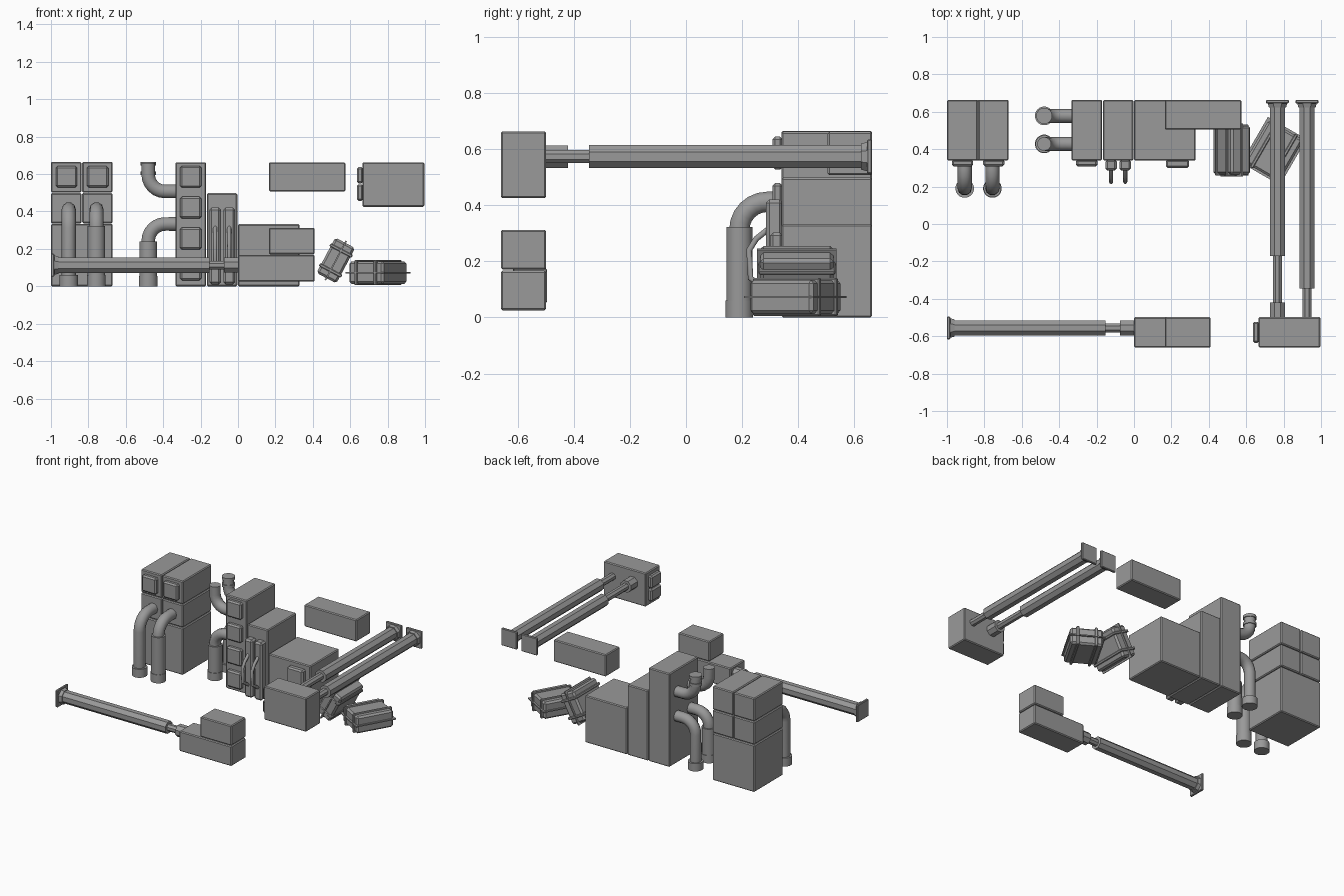
import bpy, bmesh, math
from mathutils import Matrix, Vector

cube = bpy.data.objects.get("Cube")
if cube:
    bpy.data.objects.remove(cube, do_unlink=True)

grey = bpy.data.materials.new("machine_grey")
grey.use_nodes = True
COLOUR = (0.32, 0.32, 0.32, 1)
grey.diffuse_color = COLOUR
grey.node_tree.nodes["Principled BSDF"].inputs["Base Color"].default_value = COLOUR


def add(name, mesh, smooth=False):
    obj = bpy.data.objects.new(name, mesh)
    bpy.context.collection.objects.link(obj)
    mesh.materials.clear()
    mesh.materials.append(grey)
    if smooth:
        bpy.ops.object.select_all(action='DESELECT')
        obj.select_set(True)
        bpy.context.view_layer.objects.active = obj
        bpy.ops.object.shade_smooth_by_angle(angle=math.radians(40))
    return obj


def box(name, x, y, z, bevel=0.006, place=None):
    """Bevelled box from three (low, high) ranges."""
    bm = bmesh.new()
    bmesh.ops.create_cube(bm, size=1)
    for v in bm.verts:
        v.co = [(a + b) / 2 + c * (b - a) for (a, b), c in zip((x, y, z), v.co)]
    if bevel:
        bmesh.ops.bevel(bm, geom=bm.edges[:], offset=bevel, segments=1, affect='EDGES')
    if place:
        bm.transform(place)
    mesh = bpy.data.meshes.new(name)
    bm.to_mesh(mesh)
    bm.free()
    return add(name, mesh)


def rod(name, start, end, r1, r2=None, sides=8):
    """Prism or cone between two points, with flats facing the axes."""
    a, b = Vector(start), Vector(end)
    spin = Matrix.Rotation(math.pi / sides, 4, 'Z')
    m = Matrix.Translation((a + b) / 2) @ (b - a).to_track_quat('Z', 'Y').to_matrix().to_4x4() @ spin
    bm = bmesh.new()
    bmesh.ops.create_cone(bm, cap_ends=True, segments=sides, radius1=r1,
                          radius2=r1 if r2 is None else r2, depth=(b - a).length, matrix=m)
    mesh = bpy.data.meshes.new(name)
    bm.to_mesh(mesh)
    bm.free()
    return add(name, mesh, smooth=sides > 8)


def tube(name, points, radius):
    """Round tube swept along a path."""
    curve = bpy.data.curves.new(name + "_path", 'CURVE')
    curve.dimensions = '3D'
    curve.bevel_depth, curve.bevel_resolution, curve.use_fill_caps = radius, 3, True
    s = curve.splines.new('POLY')
    s.points.add(len(points) - 1)
    for p, co in zip(s.points, points):
        p.co = (*co, 1)
    path = bpy.data.objects.new(name + "_path", curve)
    bpy.context.collection.objects.link(path)
    mesh = bpy.data.meshes.new_from_object(path.evaluated_get(bpy.context.evaluated_depsgraph_get()))
    bpy.data.objects.remove(path, do_unlink=True)
    return add(name, mesh, smooth=True)


def elbow(name, wall, out, reach, bend, end_z, radius=0.038):
    """Pipe leaving a wall along out, turning up or down to end_z."""
    wall, out = Vector(wall), Vector(out)
    turn = Vector((0, 0, math.copysign(1, end_z - wall.z)))
    centre = wall + out * (reach - bend) + turn * bend
    pts = [wall]
    for i in range(7):
        t = math.pi / 2 * i / 6
        pts.append(centre + out * bend * math.sin(t) - turn * bend * math.cos(t))
    foot = wall + out * reach
    foot.z = end_z
    return tube(name, pts + [foot], radius)


def collar(name, x, y, low, high, radius):
    return rod(name, (x, y, low), (x, y, high), radius, sides=20)


BACK = (0.34, 0.663)
PANEL = (0.308, 0.345)

# Storage cabinet with two columns of upper units
box("cabinet_base", (-1, -0.67), BACK, (0, 0.333))
for side, x in (("right", -1), ("left", -0.833)):
    cols = (x, x + 0.163)
    box(f"cabinet_middle_{side}", cols, BACK, (0.337, 0.498))
    box(f"cabinet_top_{side}", cols, BACK, (0.502, 0.665))
    box(f"cabinet_panel_{side}", (x + 0.026, x + 0.14), PANEL, (0.528, 0.643), 0.01)

# Drain pipes on the cabinet front
for side, x in (("right", -0.905), ("left", -0.757)):
    elbow(f"drain_pipe_{side}", (x, 0.345, 0.412), (0, -1, 0), 0.155, 0.10, 0.03)
    collar(f"drain_foot_{side}", x, 0.19, 0, 0.06, 0.05)
collar("drain_sleeve_left", -0.757, 0.19, 0.05, 0.322, 0.047)

# Tower with four front panels
box("tower", (-0.335, -0.17), BACK, (0, 0.662))
for i in range(4):
    z = 0.032 + i * 0.165
    box(f"tower_panel_{i + 1}", (-0.31, -0.195), PANEL, (z, z + 0.117), 0.01)

# Up and down pipes on the tower side
for side, y in (("front", 0.428), ("back", 0.578)):
    elbow(f"tower_up_pipe_{side}", (-0.33, y, 0.507), (-1, 0, 0), 0.15, 0.09, 0.66)
    elbow(f"tower_down_pipe_{side}", (-0.33, y, 0.333), (-1, 0, 0), 0.15, 0.09, 0.03)
    collar(f"tower_pipe_foot_{side}", -0.48, y, 0, 0.055, 0.05)
collar("tower_pipe_sleeve", -0.48, 0.428, 0.05, 0.24, 0.047)
collar("tower_pipe_rim", -0.48, 0.578, 0.645, 0.665, 0.043)
collar("tower_pipe_ring", -0.48, 0.578, 0.595, 0.615, 0.043)

# Middle and low cabinets
box("middle_cabinet", (-0.166, -0.004), BACK, (0, 0.498))
box("low_cabinet", (0, 0.33), BACK, (0, 0.332))
box("low_cabinet_panel", (0.17, 0.295), (0.30, 0.345), (0.175, 0.302), 0.01)

# Hanging clamps on the middle cabinet
for side, x in (("right", -0.122), ("left", -0.047)):
    box(f"clamp_body_{side}", (x - 0.031, x + 0.031), (0.285, 0.345), (0.01, 0.42), 0.012)
    tube(f"clamp_handle_{side}", [(x, 0.30, 0.32), (x, 0.25, 0.28), (x, 0.225, 0.24),
                                  (x, 0.23, 0.14), (x, 0.29, 0.10)], 0.011)

# Wall locker
box("wall_locker", (0.165, 0.575), (0.505, 0.663), (0.507, 0.662))


def piston(name, base, axis, collar_len, thin_end, total):
    """Telescopic arm: optional collar, thin rod, octagonal sleeve, end plate."""
    base, axis = Vector(base), Vector(axis)
    at = lambda d: base + axis * d
    if collar_len:
        rod(name + "_collar", at(0), at(collar_len), 0.043)
    rod(name + "_rod", at(0), at(thin_end + 0.02), 0.025)
    rod(name + "_sleeve", at(thin_end), at(total - 0.03), 0.044)
    rod(name + "_flare", at(total - 0.04), at(total - 0.018), 0.05, 0.056)
    far, near = at(total), at(total - 0.018)
    ranges = [(min(f, n), max(f, n)) if abs(a) > 0.5 else (f - 0.061, f + 0.061)
              for f, n, a in zip(far, near, axis)]
    box(name + "_plate", *ranges, bevel=0.004)


# Front beam with its stacked end boxes
DEPTH = (-0.66, -0.498)
box("beam_box_lower", (0, 0.41), DEPTH, (0.025, 0.167))
box("beam_box_upper", (0.165, 0.41), DEPTH, (0.171, 0.312))
piston("beam", (0, -0.556, 0.113), (-1, 0, 0), 0.075, 0.152, 1.0)

# Raised box with side units and two long rails
box("rail_box", (0.665, 0.996), DEPTH, (0.425, 0.663))
for i, z in enumerate((0.457, 0.55)):
    box(f"rail_box_side_{i + 1}", (0.635, 0.67), (-0.635, -0.523), (z, z + 0.088), 0.01)
piston("rail_inner", (0.767, -0.5, 0.573), (0, 1, 0), 0.08, 0.33, 1.163)
piston("rail_outer", (0.925, -0.5, 0.573), (0, 1, 0), 0, 0.155, 1.163)


def crate(name, place):
    """Flat case with a seam rim and raised bands."""
    box(name, (-0.107, 0.107), (-0.13, 0.13), (-0.06, 0.06), 0.012, place)
    box(name + "_rim", (-0.119, 0.119), (-0.142, 0.142), (-0.004, 0.004), 0, place)
    for i, x in enumerate((-0.06, 0.06)):
        box(f"{name}_band_{i + 1}", (x - 0.009, x + 0.009), (-0.137, 0.137),
            (-0.067, 0.067), 0.004, place)


# Loose crates, one leaning and one lying turned
crate("leaning_crate", Matrix.Translation((0.523, 0.395, 0.138)) @ Matrix.Rotation(math.radians(-62), 4, 'Y'))
crate("lying_crate", Matrix.Translation((0.748, 0.39, 0.073)) @ Matrix.Rotation(math.radians(-30), 4, 'Z'))
